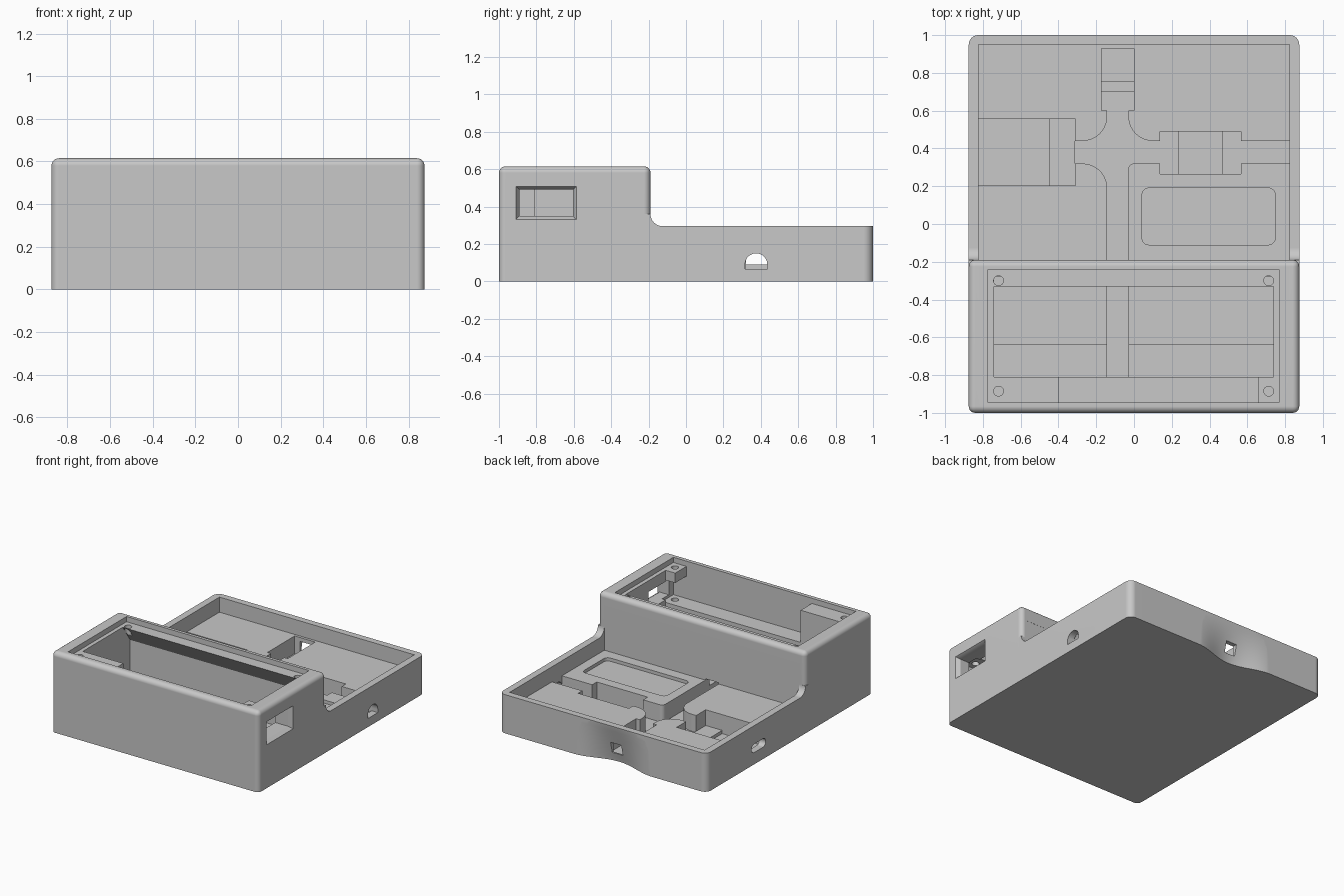
import bpy, bmesh, math
from mathutils import Vector

cube = bpy.data.objects.get("Cube")
if cube:
    bpy.data.objects.remove(cube, do_unlink=True)

GREY = (0.58, 0.58, 0.58, 1)
grey = bpy.data.materials.new("plain_grey")
grey.use_nodes = True
grey.diffuse_color = GREY
grey.node_tree.nodes["Principled BSDF"].inputs["Base Color"].default_value = GREY


def make(name, bm):
    bmesh.ops.recalc_face_normals(bm, faces=bm.faces)
    mesh = bpy.data.meshes.new(name)
    bm.to_mesh(mesh)
    bm.free()
    mesh.materials.append(grey)
    ob = bpy.data.objects.new(name, mesh)
    bpy.context.collection.objects.link(ob)
    return ob


def prism(points, axis, lo, hi):
    """Extrude a 2D outline along an axis: x uses (y, z), z uses (x, y)."""
    bm = bmesh.new()
    place = (lambda a, b: (lo, a, b)) if axis == "x" else (lambda a, b: (a, b, lo))
    face = bm.faces.new([bm.verts.new(place(a, b)) for a, b in points])
    step = Vector((hi - lo, 0, 0)) if axis == "x" else Vector((0, 0, hi - lo))
    ext = bmesh.ops.extrude_face_region(bm, geom=[face])
    bmesh.ops.translate(bm, vec=step, verts=[v for v in ext["geom"] if isinstance(v, bmesh.types.BMVert)])
    return bm


def arc(cx, cy, r, start, end, n=10):
    angles = [math.radians(start + (end - start) * i / n) for i in range(n + 1)]
    return [(cx + r * math.cos(a), cy + r * math.sin(a)) for a in angles]


def rounded(x0, x1, y0, y1, r):
    return (arc(x1 - r, y1 - r, r, 0, 90) + arc(x0 + r, y1 - r, r, 90, 180)
            + arc(x0 + r, y0 + r, r, 180, 270) + arc(x1 - r, y0 + r, r, 270, 360))


def rect(x0, x1, y0, y1):
    return [(x0, y0), (x1, y0), (x1, y1), (x0, y1)]


def combine(bm, operation="DIFFERENCE"):
    tool = make("tool", bm)
    tool.hide_render = True
    mod = body.modifiers.new("combine", "BOOLEAN")
    mod.operation, mod.solver, mod.object = operation, "EXACT", tool
    bpy.context.view_layer.objects.active = body
    bpy.ops.object.modifier_apply(modifier=mod.name)
    bpy.data.objects.remove(tool, do_unlink=True)


def cut_box(x0, x1, y0, y1, z0, z1):
    combine(prism(rect(x0, x1, y0, y1), "z", z0, z1))


def bevel(bm, test, size, segments=6):
    edges = [e for e in bm.edges
             if test((e.verts[0].co + e.verts[1].co) / 2, e.verts[0].co - e.verts[1].co)]
    bmesh.ops.bevel(bm, geom=edges, offset=size, segments=segments, profile=0.5, affect="EDGES")


# Tall front housing with rounded corners and top rim
STEP, LOW, TOP, HALF = -0.19, 0.295, 0.615, 0.875
bm = prism(rect(-HALF, HALF, -1, STEP), "z", 0, TOP)
bevel(bm, lambda m, d: abs(d.z) > 0.2 or m.z > TOP - 0.001, 0.035)
body = make("case_body", bm)

# Low rear tray body, sweeping up to the housing with a concave fillet
FILLET = 0.065
outline = ([(-0.4, 0), (1, 0), (1, LOW)] + arc(STEP + FILLET, LOW + FILLET, FILLET, 270, 180)
           + [(-0.225, LOW + FILLET), (-0.25, LOW), (-0.4, LOW)])
bm = prism(outline, "x", -HALF, HALF)
bevel(bm, lambda m, d: abs(d.z) > 0.2 and m.y > 0.99, 0.05)
combine(bm, "UNION")

# Scooped recess in the back face, deepest at the bottom and fading to the rim
bm = bmesh.new()
bmesh.ops.create_grid(bm, x_segments=28, y_segments=12, size=1)
for v in bm.verts:
    u, z = v.co.x, -0.02 + 0.165 * (v.co.y + 1)
    fall = max(0, 1 - max(z, 0) / LOW)
    v.co = (-0.085 + 0.34 * u, 1.001 - 0.075 * fall * math.cos(u * math.pi / 2) ** 2, z)
ext = bmesh.ops.extrude_face_region(bm, geom=bm.faces[:])
for v in ext["geom"]:
    if isinstance(v, bmesh.types.BMVert):
        v.co.y = 1.2
combine(bm)

# Rear tray cavity and shallow rounded recess in its raised floor
DECK = 0.18
cut_box(-0.822, 0.822, STEP - 0.001, 0.95, DECK, 0.5)
combine(prism(rounded(0.043, 0.747, -0.11, 0.19, 0.035), "z", DECK - 0.025, 0.25))

# Cable channels meeting at a junction with rounded corners
channel = (
    [(-0.312, 0.32)] + arc(-0.272, 0.19, 0.13, 90, 0)
    + [(-0.142, -0.809), (-0.03, -0.809)] + arc(0, 0.29, 0.03, 180, 90)
    + [(0.822, 0.32), (0.822, 0.44)] + arc(0.1, 0.57, 0.13, 270, 180)
    + [(-0.03, 0.62), (-0.142, 0.62)] + arc(-0.272, 0.57, 0.13, 0, -90)
    + [(-0.312, 0.44)])
combine(prism(channel, "z", 0.05, DECK + 0.01))

# Component pockets: x range, y range, floor height
pockets = [
    (-0.822, -0.449, 0.205, 0.555, 0.035), (-0.45, -0.31, 0.205, 0.555, 0.06),
    (0.138, 0.567, 0.265, 0.49, 0.05), (0.235, 0.465, 0.265, 0.49, 0.03),
    (-0.173, 0, 0.60, 0.701, 0.05), (-0.173, 0, 0.70, 0.756, 0.065),
    (-0.173, 0, 0.755, 0.93, 0.045),
]
for x0, x1, y0, y1, floor in pockets:
    cut_box(x0, x1, y0, y1, floor, DECK + 0.02)

# Openings through the low walls
cut_box(-0.13, -0.04, 0.9, 1.1, 0.065, 0.15)
combine(prism([(0.315, 0.065), (0.435, 0.065)] + arc(0.375, 0.09, 0.06, 0, 180), "x", 0.8, 0.95))
combine(prism(rounded(0.29, 0.46, 0.09, 0.155, 0.032), "x", -0.95, -0.8))

# Lid recess and main compartment with a sloping rear overhang
cut_box(-0.772, 0.768, -0.945, -0.24, 0.575, 0.7)
compartment = [(-0.81, 0.10), (-0.64, 0.10), (-0.64, 0.12), (-0.24, 0.12),
               (-0.24, 0.445), (-0.33, 0.575), (-0.33, 0.6), (-0.81, 0.6)]
combine(prism(compartment, "x", -0.742, 0.738))

# Front shelf, running beneath the corner screw post
cut_box(-0.4, 0.658, -0.945, -0.809, 0.33, 0.6)
cut_box(0.6, 0.768, -0.945, -0.809, 0.33, 0.5)

# Side window with a flared frame
cut_box(0.70, 0.95, -0.89, -0.605, 0.35, 0.49)
bm = prism(rect(-0.91, -0.585, 0.33, 0.508), "x", 0.845, 0.877)
for v in bm.verts:
    if v.co.x < 0.86:
        v.co.y = -0.89 if v.co.y < -0.7 else -0.605
        v.co.z = 0.35 if v.co.z < 0.4 else 0.49
combine(bm)

# Lid screw holes
for x in (-0.717, 0.713):
    for y in (-0.885, -0.30):
        depth = 0.25 if x > 0 and y < -0.5 else 0.5
        combine(prism(arc(x, y, 0.026, 0, 345, 23), "z", depth, 0.62))

# Smooth the rounded edges, keep the machined ones crisp
bpy.ops.object.select_all(action="DESELECT")
body.select_set(True)
bpy.context.view_layer.objects.active = body
bpy.ops.object.shade_smooth_by_angle(angle=math.radians(30))
weighted = body.modifiers.new("flat_face_normals", "WEIGHTED_NORMAL")
weighted.keep_sharp = True
